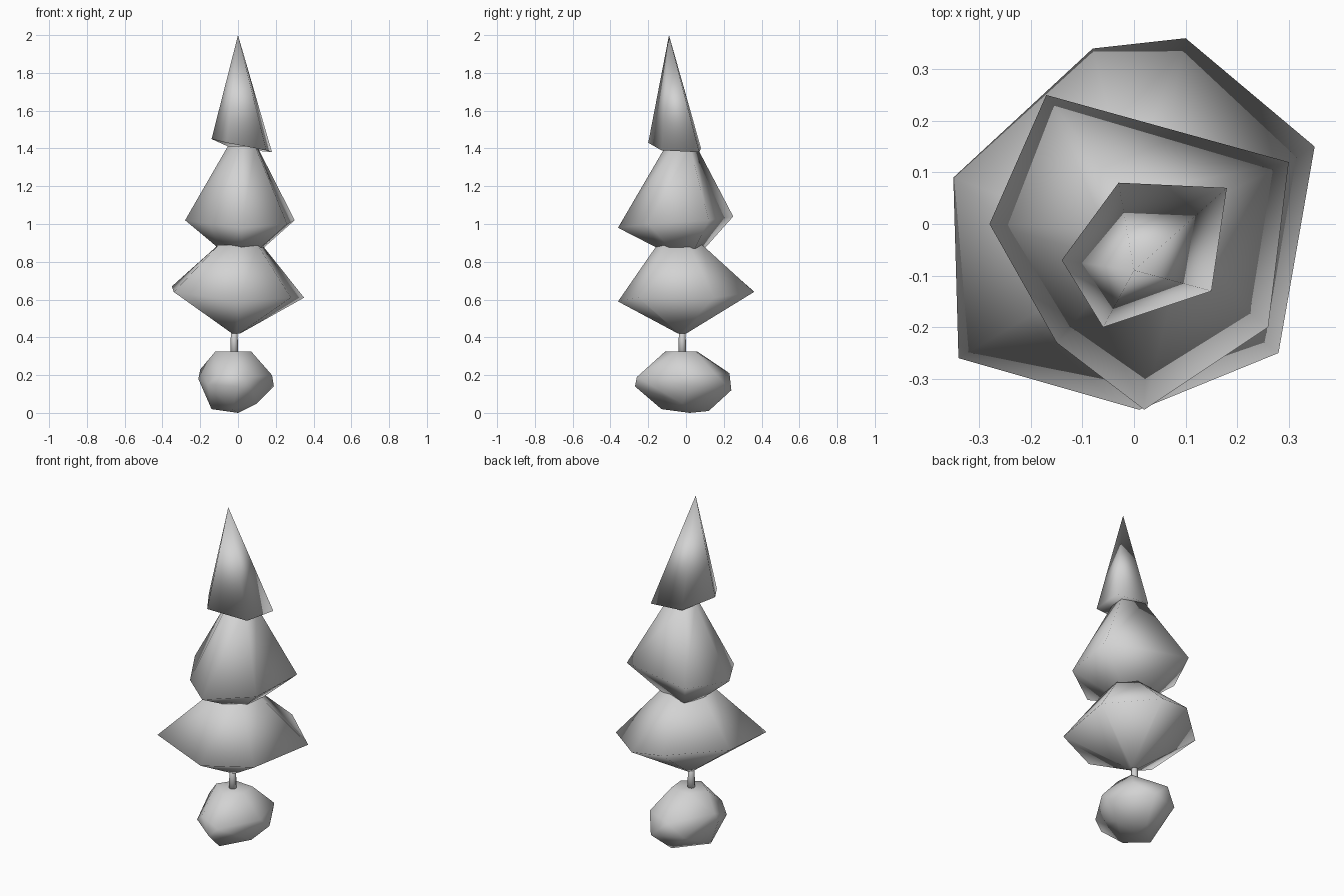
import bpy
import bmesh
from mathutils import Vector

cube = bpy.data.objects.get("Cube")
if cube:
    bpy.data.objects.remove(cube, do_unlink=True)

# One plain grey for every part
GREY = (0.65, 0.65, 0.65, 1.0)
grey = bpy.data.materials.new("plain_grey")
grey.use_nodes = True
grey.diffuse_color = GREY
shader = next(n for n in grey.node_tree.nodes if n.type == "BSDF_PRINCIPLED")
shader.inputs["Base Color"].default_value = GREY


def finish(name, bm):
    """Turn a bmesh into a smooth shaded object with the shared material."""
    bmesh.ops.recalc_face_normals(bm, faces=bm.faces)
    for face in bm.faces:
        face.smooth = True
    mesh = bpy.data.meshes.new(name)
    bm.to_mesh(mesh)
    bm.free()
    mesh.materials.append(grey)
    obj = bpy.data.objects.new(name, mesh)
    bpy.context.collection.objects.link(obj)
    return obj


def shrunken_ring(rim, centre, scale):
    """Copy the rim, shrunk flat around a centre point."""
    middle = sum((Vector(p) for p in rim), Vector()) / len(rim)
    ring = []
    for point in rim:
        offset = (Vector(point) - middle) * scale
        offset.z = 0
        ring.append(Vector(centre) + offset)
    return ring


def loft(name, rings):
    """Skin a stack of equal rings and cap both ends."""
    bm = bmesh.new()
    loops = [[bm.verts.new(p) for p in ring] for ring in rings]
    for low, high in zip(loops, loops[1:]):
        for i in range(len(low)):
            j = (i + 1) % len(low)
            bm.faces.new((low[i], low[j], high[j], high[i]))
    bm.faces.new(loops[0])
    bm.faces.new(loops[-1])
    return finish(name, bm)


def spire(name, rim, apex):
    """Fan a rim up to one point and close the base."""
    bm = bmesh.new()
    base = [bm.verts.new(p) for p in rim]
    tip = bm.verts.new(apex)
    for i, vert in enumerate(base):
        bm.faces.new((vert, base[(i + 1) % len(base)], tip))
    bm.faces.new(base)
    return finish(name, bm)


def boulder(name, points):
    """Wrap a faceted stone around a few points."""
    bm = bmesh.new()
    verts = [bm.verts.new(p) for p in points]
    hull = bmesh.ops.convex_hull(bm, input=verts)
    loose = {v for v in hull["geom_interior"] + hull["geom_unused"]
             if isinstance(v, bmesh.types.BMVert)}
    bmesh.ops.delete(bm, geom=list(loose), context="VERTS")
    return finish(name, bm)


# Stone base
boulder("stone_base", [
    (-.12, -.03, .325), (-.02, -.11, .325), (.07, -.05, .325),
    (.06, .05, .325), (-.06, .06, .325),
    (-.2, .02, .23), (-.1, -.19, .2), (.05, -.26, .19),
    (.18, -.05, .2), (.13, .15, .21), (-.04, .23, .21),
    (-.21, 0, .18), (-.16, -.15, .15), (0, -.27, .14),
    (.19, .02, .14), (.06, .24, .12), (-.12, .19, .13),
    (-.14, -.03, .02), (-.03, -.13, .02), (.1, -.02, .05),
    (.01, .12, .01), (0, .02, 0),
])

# Trunk
bm = bmesh.new()
bmesh.ops.create_cone(bm, cap_ends=True, segments=8,
                      radius1=.022, radius2=.016, depth=.18)
trunk = finish("trunk", bm)
trunk.location = (-.02, -.02, .38)

# Lower foliage
lower_rim = [
    (-.34, -.26, .64), (.01, -.36, .59), (.28, -.25, .61), (.35, .15, .61),
    (.1, .36, .64), (-.08, .34, .66), (-.35, .09, .67),
]
loft("lower_foliage", [
    shrunken_ring(lower_rim, (-.01, -.02, .42), .06),
    lower_rim,
    shrunken_ring(lower_rim, (.01, -.03, .89), .33),
])

# Middle foliage
middle_rim = [
    (-.15, -.23, 1), (.02, -.36, .98), (.26, -.2, 1),
    (.3, .12, 1.02), (-.17, .25, 1.04), (-.28, 0, 1.02),
]
loft("middle_foliage", [
    shrunken_ring(middle_rim, (.01, -.03, .87), .4),
    middle_rim,
    shrunken_ring(middle_rim, (.02, -.03, 1.41), .27),
])

# Top foliage
top_rim = [
    (-.06, -.2, 1.43), (.15, -.13, 1.39), (.18, .07, 1.38),
    (-.03, .08, 1.4), (-.14, -.07, 1.45),
]
spire("top_foliage", top_rim, (0, -.09, 2))
